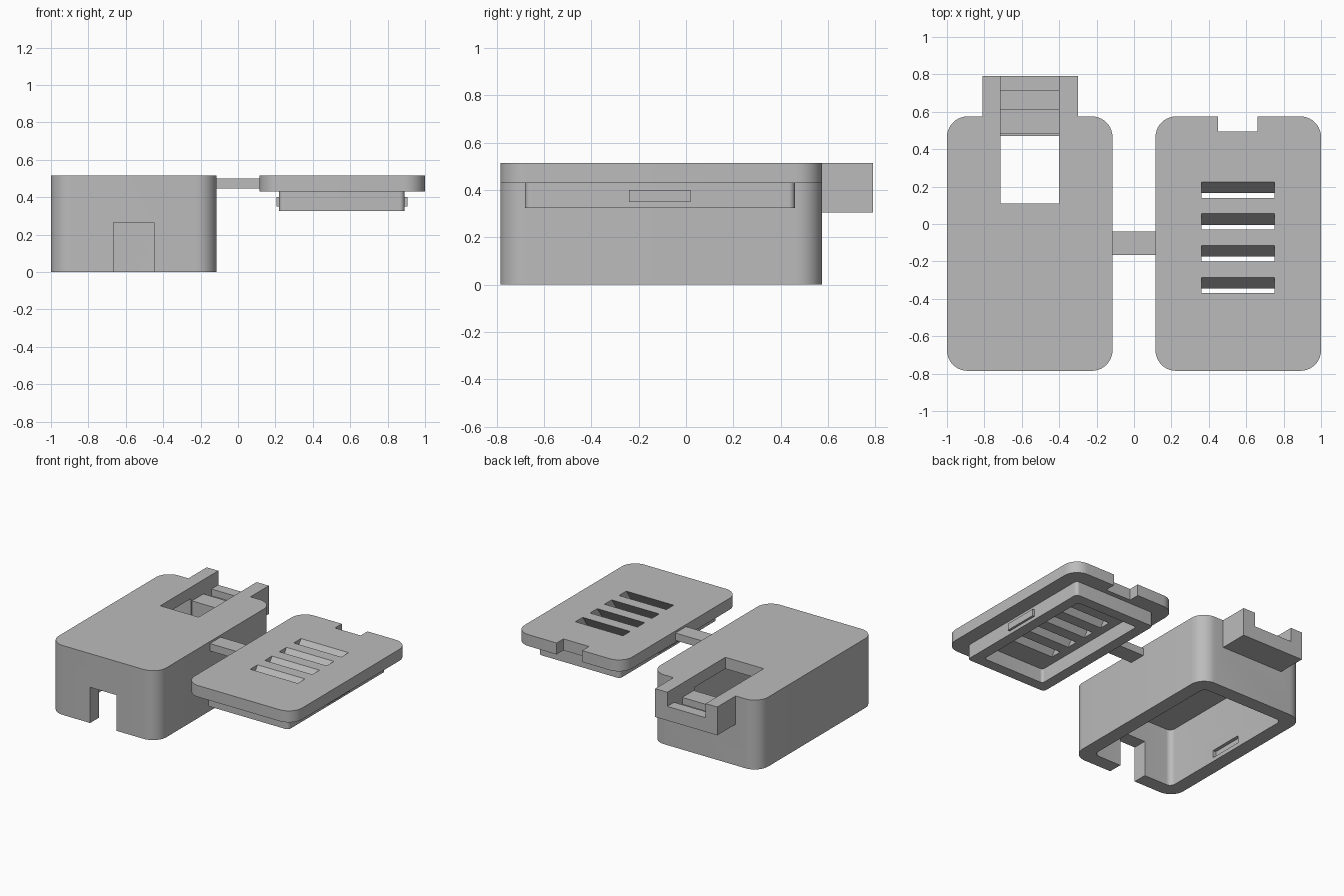
import bpy, bmesh, math

if "Cube" in bpy.data.objects:
    bpy.data.objects.remove(bpy.data.objects["Cube"], do_unlink=True)

grey = bpy.data.materials.new("plain grey")
grey.use_nodes = True
GREY = (0.5, 0.5, 0.5, 1)
grey.diffuse_color = GREY
grey.node_tree.nodes["Principled BSDF"].inputs["Base Color"].default_value = GREY


def block(name, x, y, z, radius=0, shear=0):
    """Box from ranges; radius rounds upright edges, shear shifts the bottom in y."""
    bm = bmesh.new()
    bmesh.ops.create_cube(bm, size=1)
    for v in bm.verts:
        low = v.co.z < 0
        v.co = [r[0] if c < 0 else r[1] for c, r in zip(v.co, (x, y, z))]
        if low:
            v.co.y += shear
    if radius:
        upright = [e for e in bm.edges
                   if abs(e.verts[0].co.z - e.verts[1].co.z) > 0.01]
        bmesh.ops.bevel(bm, geom=upright, offset=radius, offset_type='OFFSET',
                        segments=10, profile=0.5, affect='EDGES')
    bmesh.ops.recalc_face_normals(bm, faces=bm.faces)
    mesh = bpy.data.meshes.new(name)
    bm.to_mesh(mesh)
    bm.free()
    mesh.materials.append(grey)
    obj = bpy.data.objects.new(name, mesh)
    bpy.context.collection.objects.link(obj)
    return obj


def combine(target, tool, operation):
    mod = target.modifiers.new(operation, 'BOOLEAN')
    mod.operation, mod.solver, mod.object = operation, 'EXACT', tool
    bpy.ops.object.select_all(action='DESELECT')
    bpy.context.view_layer.objects.active = target
    target.select_set(True)
    bpy.ops.object.modifier_apply(modifier=mod.name)
    bpy.data.objects.remove(tool, do_unlink=True)


def cut(target, *args, **kw):
    combine(target, block("cutter", *args, **kw), 'DIFFERENCE')


def add(target, *args, **kw):
    combine(target, block("addition", *args, **kw), 'UNION')


TOP, PLATE = 0.515, 0.43
FRONT, BACK = -0.785, 0.575
WALL = 0.105
TAB_Y = (-0.24, 0.02)

# Case: open-bottomed shell with a bracket on the back
case = block("case", (-1, -0.115), (FRONT, BACK), (0, TOP), radius=0.11)
add(case, (-0.81, -0.30), (0.52, 0.79), (0.305, TOP))
cut(case, (-1 + WALL, -0.115 - WALL), (FRONT + WALL, BACK - WALL),
    (-0.1, PLATE), radius=0.04)

# Cable notch, top window, bracket channel and its groove
cut(case, (-0.665, -0.45), (-0.9, -0.6), (-0.1, 0.265))
cut(case, (-0.715, -0.40), (0.11, 0.48), (0.3, 0.6))
cut(case, (-0.715, -0.40), (0.47, 0.9), (0.41, 0.6))
cut(case, (-0.715, -0.40), (0.615, 0.71), (0.36, 0.6))

# Snap recesses in the inner side walls
for x in ((-0.92, -0.85), (-0.26, -0.195)):
    cut(case, x, TAB_Y, (0.03, 0.085))

# Lid: rounded plate with a hollow plug beneath
lid = block("lid", (0.115, 1), (FRONT, BACK), (PLATE, TOP), radius=0.11)
add(lid, (0.22, 0.89), (-0.68, 0.46), (0.325, 0.45), radius=0.025)
cut(lid, (0.30, 0.81), (-0.60, 0.38), (0.2, PLATE), radius=0.02)
cut(lid, (0.45, 0.66), (0.495, 0.7), (0.42, 0.6))

# Slanted vents through the lid
for i in range(4):
    y = 0.14 - 0.17 * i
    slant = 0.06 / (TOP - PLATE)
    low, high = PLATE - 0.02, TOP + 0.02
    cut(lid, (0.36, 0.75), (y + 0.02 * slant, y + 0.085 + 0.02 * slant),
        (low, high), shear=-slant * (high - low))

# Snap tabs on the plug sides
for side, x in (("right", (0.205, 0.225)), ("left", (0.885, 0.907))):
    block(side + "_snap_tab", x, TAB_Y, (0.35, 0.40))

# Strap joining case and lid
block("hinge_strap", (-0.117, 0.117), (-0.165, -0.04), (0.445, 0.50))

for obj in (case, lid):
    bpy.ops.object.select_all(action='DESELECT')
    bpy.context.view_layer.objects.active = obj
    obj.select_set(True)
    bpy.ops.object.shade_smooth_by_angle(angle=math.radians(30))
